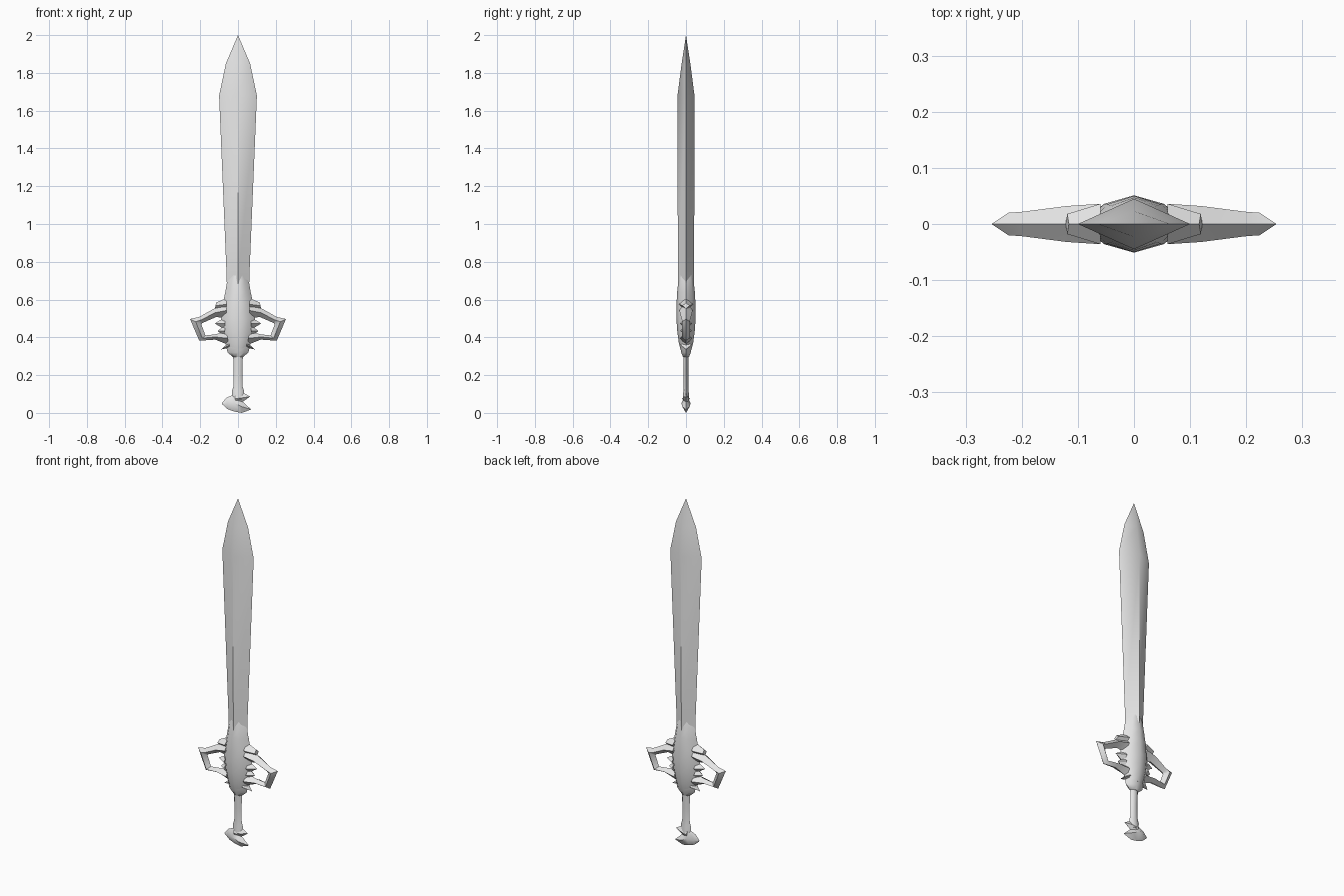
import bpy
import bmesh

cube = bpy.data.objects.get("Cube")
if cube:
    bpy.data.objects.remove(cube, do_unlink=True)

steel = bpy.data.materials.new("plain grey")
steel.use_nodes = True
GREY = (0.8, 0.8, 0.8, 1)
steel.diffuse_color = GREY
steel.node_tree.nodes["Principled BSDF"].inputs["Base Color"].default_value = GREY


def ridged(name, rows, rounded=False, mirror=False):
    """Loft ridged sections; a row is edge x, z, other edge x, z, half depth."""
    # Each section point is a position between the edges and a depth factor
    half = [(0.2, 0.7), (0.5, 1), (0.8, 0.7)] if rounded else [(0.5, 1)]
    section = [(0, 0)] + [(t, -f) for t, f in half] + [(1, 0)]
    section += [(t, f) for t, f in reversed(half)]
    bm = bmesh.new()
    rings = [[bm.verts.new((a + (c - a) * t, d * f, b + (e - b) * t))
              for t, f in section] for a, b, c, e, d in rows]
    n = len(section)
    for low, high in zip(rings, rings[1:]):
        for i in range(n):
            j = (i + 1) % n
            bm.faces.new((low[i], low[j], high[j], high[i]))
    bm.faces.new(rings[0])
    bm.faces.new(rings[-1])
    bmesh.ops.remove_doubles(bm, verts=bm.verts, dist=0.0005)
    bmesh.ops.recalc_face_normals(bm, faces=bm.faces)
    mesh = bpy.data.meshes.new(name)
    bm.to_mesh(mesh)
    bm.free()
    mesh.materials.append(steel)
    obj = bpy.data.objects.new(name, mesh)
    bpy.context.collection.objects.link(obj)
    if mirror:
        obj.modifiers.new("Mirror", 'MIRROR')
    bpy.ops.object.select_all(action='DESELECT')
    obj.select_set(True)
    bpy.context.view_layer.objects.active = obj
    bpy.ops.object.shade_smooth_by_angle(angle=1.0)
    return obj


def upright(name, levels, rounded=False):
    """Symmetric part from levels of height, half width and half depth."""
    return ridged(name, [(-w, z, w, z, d) for z, w, d in levels], rounded)


# Long blade widening towards its point
upright("blade", [(0.6, 0.058, 0.042), (0.72, 0.06, 0.043), (1.68, 0.1, 0.045),
                  (1.85, 0.064, 0.023), (2, 0, 0)])

# Swollen guard body and the collar under it
upright("guard_body", [(0.34, 0.055, 0.03), (0.37, 0.068, 0.038),
                       (0.43, 0.083, 0.046), (0.5, 0.09, 0.051),
                       (0.58, 0.08, 0.05), (0.64, 0.067, 0.047),
                       (0.7, 0.057, 0.04), (0.74, 0.03, 0.038)], True)
upright("collar", [(0.295, 0.026, 0.016), (0.32, 0.055, 0.025),
                   (0.35, 0.062, 0.032)], True)

# Open side loops of the guard
ridged("guard_loop", [(0.06, 0.585, 0.06, 0.5, 0.036),
                      (0.125, 0.553, 0.115, 0.508, 0.032),
                      (0.205, 0.508, 0.19, 0.475, 0.022),
                      (0.254, 0.497, 0.194, 0.468, 0.02),
                      (0.205, 0.382, 0.172, 0.41, 0.02),
                      (0.12, 0.388, 0.12, 0.416, 0.026),
                      (0.05, 0.36, 0.06, 0.43, 0.032)], mirror=True)

# Small fins and spikes around the guard
ridged("upper_fin", [(0.06, 0.61, 0.06, 0.54, 0.036),
                     (0.116, 0.583, 0.122, 0.552, 0.018)], mirror=True)
spikes = {
    "middle_spike": (0.07, 0.505, 0.07, 0.44, 0.123, 0.474),
    "lower_spike": (0.07, 0.465, 0.07, 0.405, 0.108, 0.433),
    "bottom_spike": (0.045, 0.375, 0.045, 0.345, 0.09, 0.336),
}
for name, (a, b, c, e, x, z) in spikes.items():
    ridged(name, [(a, b, c, e, 0.03), (x, z, x, z, 0)], mirror=True)

# Slim grip
upright("grip", [(0.07, 0.03, 0.018), (0.115, 0.032, 0.014), (0.14, 0.024, 0.012),
                 (0.22, 0.023, 0.012), (0.31, 0.026, 0.015)], True)

# Hooked pommel: a crescent with a shorter prong above it
ridged("pommel_crescent", [(-0.085, 0.052, -0.083, 0.045, 0.003),
                           (-0.062, 0.08, -0.055, 0.02, 0.013),
                           (-0.02, 0.098, -0.02, 0.007, 0.024),
                           (0.015, 0.068, 0.02, 0, 0.02),
                           (0.07, 0.018, 0.07, 0.018, 0)])
ridged("pommel_prong", [(-0.02, 0.11, -0.01, 0.04, 0.02),
                        (0.032, 0.105, 0.02, 0.056, 0.016),
                        (0.064, 0.086, 0.064, 0.086, 0)])
